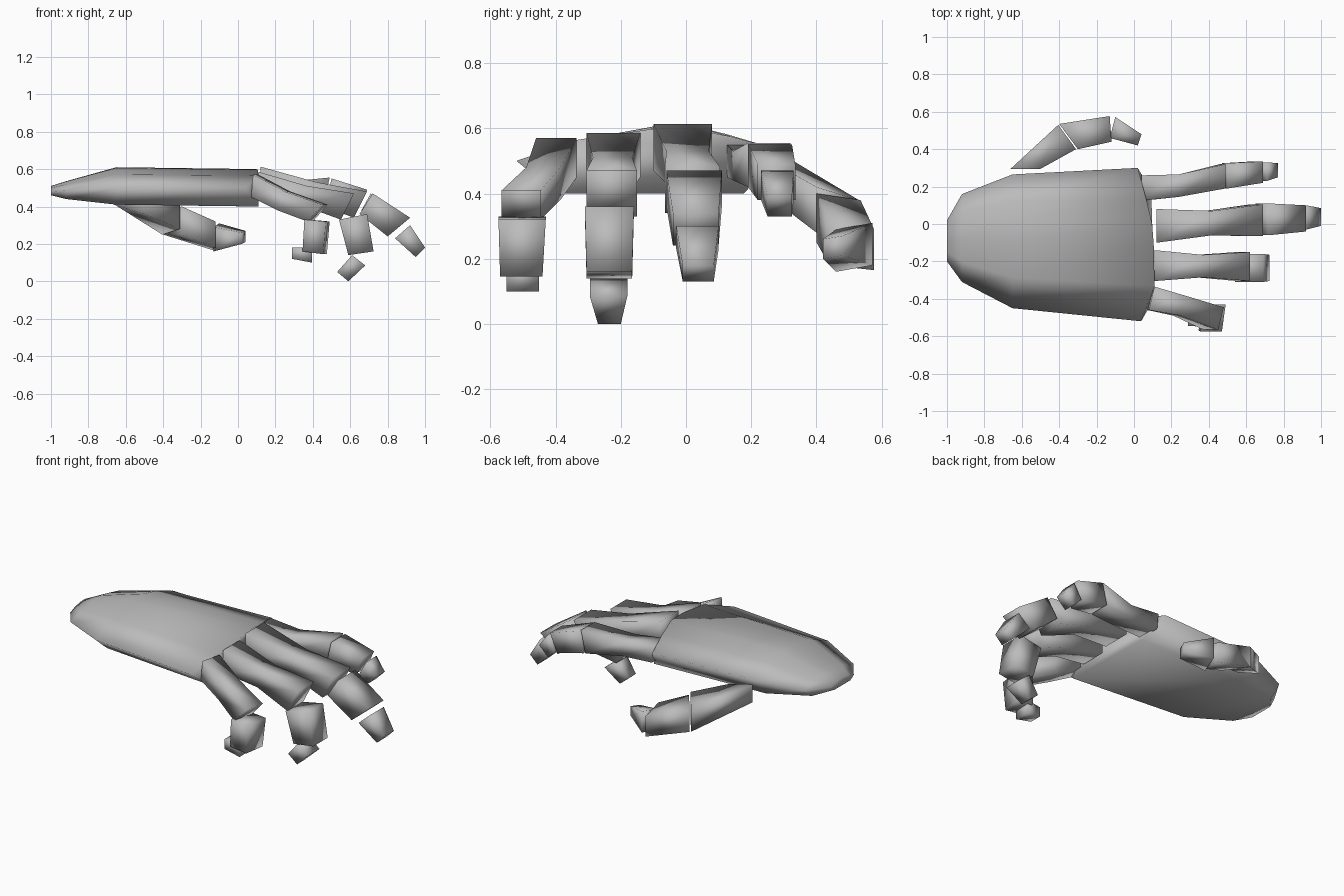
import bpy
import bmesh

default_cube = bpy.data.objects.get("Cube")
if default_cube:
    bpy.data.objects.remove(default_cube, do_unlink=True)

# Single grey shell colour
grey = bpy.data.materials.new("plain grey")
grey.use_nodes = True
colour = (0.5, 0.5, 0.5, 1)
grey.diffuse_color = colour
grey.node_tree.nodes["Principled BSDF"].inputs["Base Color"].default_value = colour


def loft(name, rings):
    """Skin a row of matching rings, cap both ends and shade smooth."""
    bm = bmesh.new()
    rows = [[bm.verts.new(point) for point in ring] for ring in rings]
    for lower, upper in zip(rows, rows[1:]):
        for i in range(len(lower)):
            j = (i + 1) % len(lower)
            bm.faces.new((lower[i], lower[j], upper[j], upper[i]))
    bm.faces.new(rows[0])
    bm.faces.new(rows[-1])
    bmesh.ops.recalc_face_normals(bm, faces=bm.faces)
    for face in bm.faces:
        face.smooth = True
    mesh = bpy.data.meshes.new(name)
    bm.to_mesh(mesh)
    bm.free()
    mesh.materials.append(grey)
    part = bpy.data.objects.new(name, mesh)
    bpy.context.collection.objects.link(part)
    return part


def cut(top, bottom, sides, skew=0):
    """Finger cross-section: back point, underside point (x, z), y limits."""
    low, high = sides
    (top_x, top_z), (bottom_x, bottom_z) = top, bottom
    return [(top_x + skew, low, top_z), (top_x, high, top_z),
            (bottom_x, high, bottom_z), (bottom_x + skew, low, bottom_z)]


def thumb_cut(inner, outer, inner_z, outer_z):
    """Thumb cross-section: inner and outer (x, y) with (low, high) heights."""
    return [(*inner, inner_z[0]), (*inner, inner_z[1]),
            (*outer, outer_z[1]), (*outer, outer_z[0])]


def palm_ring(x, sides, edge, top, bottom, bow=0):
    """Crowned palm cross-section, its front bowed along x."""
    low, high = sides
    profile = [(0, 0, 0.2), (0.23, 0.65, 1), (0.5, 0.97, 0.95), (0.64, 1, 0.85),
               (0.8, 0.75, 0.5), (1, 0.3, 0), (0.85, -1, 0.8), (0.15, -1, 1)]
    ring = []
    for across, rise, push in profile:
        reach = top - edge if rise > 0 else edge - bottom
        ring.append((x + bow * push, low + (high - low) * across, edge + reach * rise))
    return ring


# Palm, from wrist to knuckles
loft("palm", [
    palm_ring(-1.0, (-0.2, 0.02), edge=0.48, top=0.51, bottom=0.46),
    palm_ring(-0.92, (-0.31, 0.16), edge=0.485, top=0.535, bottom=0.44),
    palm_ring(-0.65, (-0.45, 0.265), edge=0.5, top=0.61, bottom=0.41),
    palm_ring(0.02, (-0.52, 0.3), edge=0.5, top=0.6, bottom=0.4, bow=0.09),
])

# Index finger
loft("index_base", [
    cut(top=(0.04, 0.55), bottom=(0.05, 0.45), sides=(0.125, 0.26)),
    cut(top=(0.24, 0.53), bottom=(0.24, 0.44), sides=(0.145, 0.265)),
    cut(top=(0.49, 0.555), bottom=(0.46, 0.42), sides=(0.19, 0.32)),
])
loft("index_middle", [
    cut(top=(0.5, 0.55), bottom=(0.47, 0.42), sides=(0.19, 0.325)),
    cut(top=(0.69, 0.49), bottom=(0.64, 0.38), sides=(0.22, 0.335)),
])
loft("index_tip", [
    cut(top=(0.71, 0.47), bottom=(0.66, 0.38), sides=(0.23, 0.33)),
    cut(top=(0.77, 0.39), bottom=(0.71, 0.33), sides=(0.25, 0.325)),
])

# Middle finger
loft("middle_base", [
    cut(top=(0.12, 0.613), bottom=(0.12, 0.47), sides=(-0.1, 0.08)),
    cut(top=(0.42, 0.53), bottom=(0.38, 0.43), sides=(-0.06, 0.07)),
    cut(top=(0.69, 0.48), bottom=(0.62, 0.34), sides=(-0.065, 0.105)),
])
loft("middle_middle", [
    cut(top=(0.72, 0.47), bottom=(0.65, 0.36), sides=(-0.06, 0.11)),
    cut(top=(0.92, 0.34), bottom=(0.8, 0.24), sides=(-0.04, 0.1)),
])
loft("middle_tip", [
    cut(top=(0.92, 0.3), bottom=(0.84, 0.23), sides=(-0.03, 0.1)),
    cut(top=(1.0, 0.18), bottom=(0.95, 0.13), sides=(-0.01, 0.085)),
])

# Ring finger
loft("ring_base", [
    cut(top=(0.11, 0.585), bottom=(0.11, 0.45), sides=(-0.305, -0.14)),
    cut(top=(0.37, 0.51), bottom=(0.33, 0.41), sides=(-0.285, -0.165)),
    cut(top=(0.62, 0.47), bottom=(0.55, 0.33), sides=(-0.305, -0.15)),
])
loft("ring_middle", [
    cut(top=(0.69, 0.36), bottom=(0.54, 0.33), sides=(-0.31, -0.16)),
    cut(top=(0.725, 0.16), bottom=(0.59, 0.14), sides=(-0.305, -0.165)),
])
loft("ring_tip", [
    cut(top=(0.68, 0.085), bottom=(0.61, 0.14), sides=(-0.295, -0.18)),
    cut(top=(0.59, 0.0), bottom=(0.53, 0.05), sides=(-0.27, -0.2)),
])

# Little finger
loft("little_base", [
    cut(top=(0.11, 0.57), bottom=(0.1, 0.45), sides=(-0.46, -0.335), skew=-0.03),
    cut(top=(0.28, 0.48), bottom=(0.24, 0.38), sides=(-0.49, -0.385), skew=-0.03),
    cut(top=(0.48, 0.41), bottom=(0.4, 0.32), sides=(-0.565, -0.445), skew=-0.03),
])
loft("little_middle", [
    cut(top=(0.49, 0.32), bottom=(0.375, 0.33), sides=(-0.575, -0.43), skew=-0.02),
    cut(top=(0.475, 0.145), bottom=(0.365, 0.16), sides=(-0.57, -0.44), skew=-0.02),
])
loft("little_tip", [
    cut(top=(0.395, 0.1), bottom=(0.395, 0.18), sides=(-0.55, -0.45)),
    cut(top=(0.29, 0.12), bottom=(0.29, 0.18), sides=(-0.545, -0.47)),
])

# Thumb
loft("thumb_base", [
    thumb_cut((-0.5, 0.295), (-0.66, 0.295), (0.36, 0.48), (0.41, 0.52)),
    thumb_cut((-0.31, 0.4), (-0.405, 0.53), (0.28, 0.42), (0.25, 0.38)),
])
loft("thumb_middle", [
    thumb_cut((-0.3, 0.4), (-0.4, 0.535), (0.25, 0.4), (0.25, 0.38)),
    thumb_cut((-0.12, 0.44), (-0.13, 0.577), (0.18, 0.32), (0.165, 0.29)),
])
loft("thumb_tip", [
    thumb_cut((-0.13, 0.46), (-0.1, 0.572), (0.16, 0.29), (0.18, 0.31)),
    thumb_cut((0.02, 0.42), (0.04, 0.48), (0.2, 0.26), (0.21, 0.27)),
])
